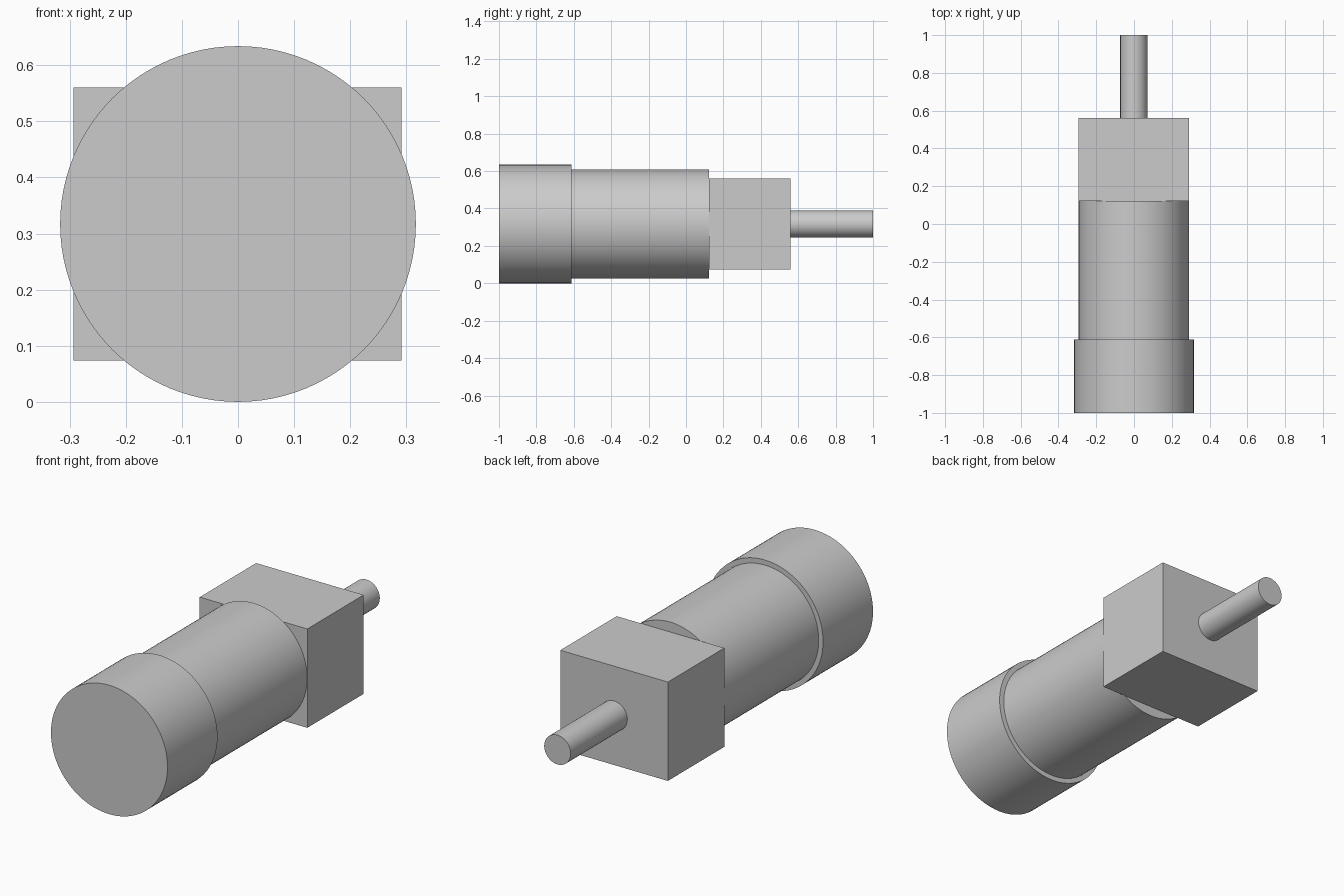
import bpy
import math

default_cube = bpy.data.objects.get("Cube")
if default_cube:
    bpy.data.objects.remove(default_cube, do_unlink=True)

# Single plain grey finish
grey = bpy.data.materials.new("plain grey")
grey.use_nodes = True
colour = (0.6, 0.6, 0.6, 1)
grey.diffuse_color = colour
grey.node_tree.nodes["Principled BSDF"].inputs["Base Color"].default_value = colour

AXIS_X = -0.001   # shared axis of the motor
AXIS_Z = 0.317


def cylinder(name, radius, y0, y1, x=AXIS_X, sides=96):
    """Round part lying along y."""
    bpy.ops.mesh.primitive_cylinder_add(
        vertices=sides, radius=radius, depth=y1 - y0,
        location=(x, (y0 + y1) / 2, AXIS_Z), rotation=(math.pi / 2, 0, 0))
    obj = bpy.context.object
    obj.name = name
    obj.data.materials.append(grey)
    bpy.ops.object.transform_apply(location=False, rotation=True, scale=True)
    bpy.ops.object.shade_smooth_by_angle(angle=math.radians(30))


def box(name, size, y0, y1):
    """Rectangular part centred on the axis."""
    bpy.ops.mesh.primitive_cube_add(size=1, location=(AXIS_X, (y0 + y1) / 2, AXIS_Z))
    obj = bpy.context.object
    obj.name = name
    obj.scale = (size[0], y1 - y0, size[1])
    obj.data.materials.append(grey)
    bpy.ops.object.transform_apply(location=False, rotation=False, scale=True)


# Wide end cap, motor body, gearbox and output shaft, front to back
cylinder("end_cap", 0.317, -1.0, -0.612, x=0)
cylinder("motor_body", 0.292, -0.612, 0.122)
box("gearbox", (0.585, 0.486), 0.122, 0.56)
cylinder("output_shaft", 0.072, 0.56, 1.0, sides=48)
